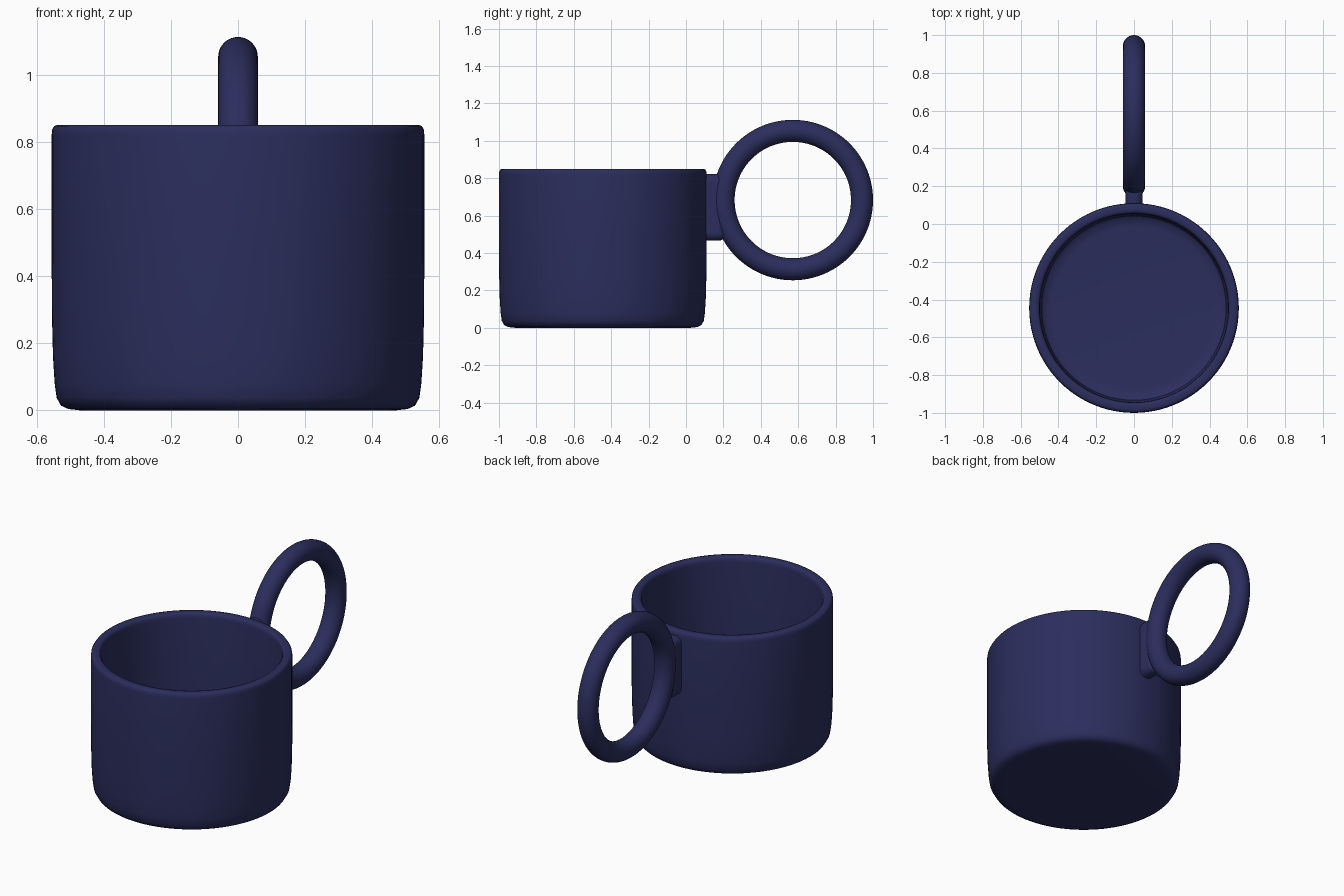
import bpy, bmesh, math

if "Cube" in bpy.data.objects:
    bpy.data.objects.remove(bpy.data.objects["Cube"])

navy = bpy.data.materials.new("navy_glaze")
navy.diffuse_color = (0.024, 0.027, 0.11, 1)
navy.use_nodes = True
navy.node_tree.nodes["Principled BSDF"].inputs["Base Color"].default_value = navy.diffuse_color


def finish(obj, angle=40):
    obj.data.materials.append(navy)
    bpy.ops.object.select_all(action='DESELECT')
    obj.select_set(True)
    bpy.context.view_layer.objects.active = obj
    bpy.ops.object.shade_smooth_by_angle(angle=math.radians(angle))


def lathe(name, profile, location, steps=96):
    """Spin an (r, z) profile around the z axis."""
    bm = bmesh.new()
    verts = [bm.verts.new((r, 0, z)) for r, z in profile]
    edges = [bm.edges.new(pair) for pair in zip(verts, verts[1:])]
    bmesh.ops.spin(bm, geom=verts + edges, cent=(0, 0, 0), axis=(0, 0, 1),
                   angle=math.tau, steps=steps)
    bmesh.ops.remove_doubles(bm, verts=bm.verts, dist=1e-5)
    bmesh.ops.recalc_face_normals(bm, faces=bm.faces)
    mesh = bpy.data.meshes.new(name)
    bm.to_mesh(mesh)
    bm.free()
    obj = bpy.data.objects.new(name, mesh)
    obj.location = location
    bpy.context.collection.objects.link(obj)
    finish(obj)


# Hollow cup: outside from the base up, over the rim, down to the floor
lathe("cup_body", [
    (0, 0), (0.47, 0), (0.505, 0.004), (0.527, 0.014), (0.54, 0.037),
    (0.546, 0.08), (0.551, 0.16), (0.554, 0.28), (0.555, 0.45),
    (0.555, 0.82), (0.553, 0.838), (0.547, 0.847), (0.537, 0.85),
    (0.517, 0.85), (0.507, 0.847), (0.501, 0.838), (0.499, 0.82),
    (0.499, 0.25), (0.496, 0.12), (0.488, 0.075), (0.47, 0.06),
    (0.43, 0.055), (0, 0.055)], (0, -0.445, 0))

# Ring handle
bpy.ops.mesh.primitive_torus_add(
    major_segments=96, minor_segments=32, major_radius=0.37,
    minor_radius=0.059, location=(0, 0.571, 0.683),
    rotation=(0, math.pi / 2, 0))
ring = bpy.context.object
ring.name = "ring_handle"
finish(ring)

# Rounded tab joining the ring to the cup
bpy.ops.mesh.primitive_cube_add(size=1, location=(0, 0.145, 0.644))
tab = bpy.context.object
tab.name = "handle_tab"
tab.scale = (0.09, 0.14, 0.356)
bpy.ops.object.transform_apply(location=False, rotation=False, scale=True)
bevel = tab.modifiers.new("rounding", 'BEVEL')
bevel.width = 0.04
bevel.segments = 6
finish(tab)
